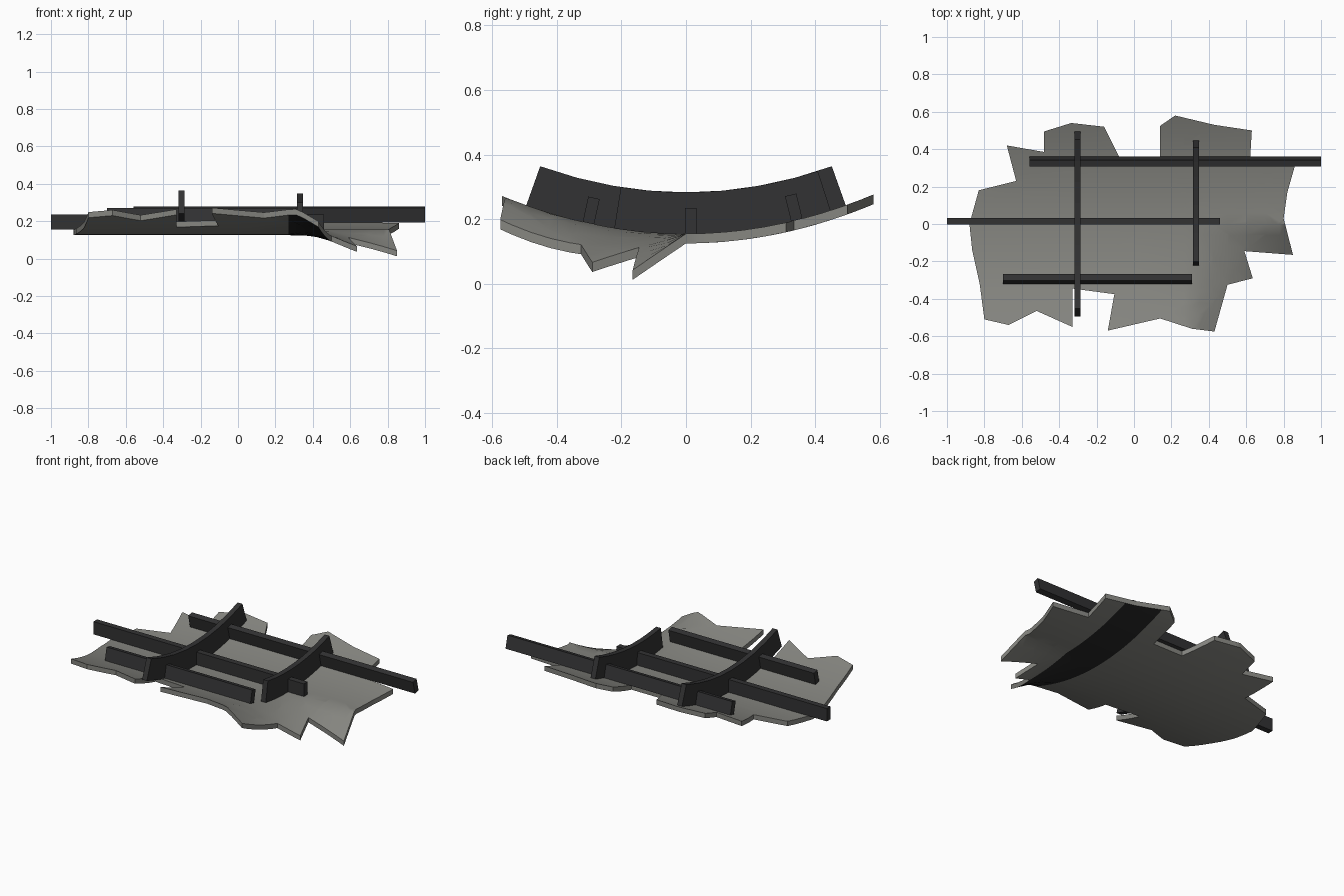
import bpy, bmesh, math
from mathutils import Vector

if "Cube" in bpy.data.objects:
    bpy.data.objects.remove(bpy.data.objects["Cube"])

K, BASE, THICK = 0.36, 0.155, 0.03


def material(name, rgb):
    m = bpy.data.materials.new(name)
    m.diffuse_color = (*rgb, 1)
    m.use_nodes = True
    m.node_tree.nodes["Principled BSDF"].inputs["Base Color"].default_value = m.diffuse_color
    return m


PLATE = material("weathered grey plate", (0.235, 0.235, 0.215))
FRAME = material("dark frame metal", (0.032, 0.032, 0.033))
SOOT = material("black soot", (0.02, 0.02, 0.02))


def hull(y):
    """Height of the curved inner surface."""
    return BASE + K * y * y


def normal(y):
    return Vector((0, -2 * K * y, 1)).normalized()


def dent(x, y):
    """Bent-down corner at the front right."""
    return 1.52 * max(x - 0.3, 0) ** 1.2 * max(-y, 0)


def finish(name, bm, mats, smooth=False):
    bmesh.ops.recalc_face_normals(bm, faces=bm.faces)
    me = bpy.data.meshes.new(name)
    bm.to_mesh(me)
    bm.free()
    ob = bpy.data.objects.new(name, me)
    bpy.context.collection.objects.link(ob)
    for m in mats:
        me.materials.append(m)
    if smooth:
        bpy.ops.object.select_all(action='DESELECT')
        ob.select_set(True)
        bpy.context.view_layer.objects.active = ob
        bpy.ops.object.shade_smooth_by_angle(angle=math.radians(30))
    return ob


# Torn hull plate: outline, sliced into a grid, thickened, then bent
OUTLINE = [(-.68, .42), (-.48, .385), (-.48, .495), (-.335, .54), (-.16, .52), (-.07, .34),
           (.14, .34), (.14, .525), (.22, .58), (.43, .53), (.63, .50), (.62, .335),
           (.86, .31), (.82, .17), (.80, .03), (.85, -.165), (.59, -.145), (.635, -.29),
           (.50, -.325), (.43, -.575), (.31, -.56), (.14, -.505), (-.14, -.57),
           (-.105, -.375), (-.33, -.345), (-.33, -.55), (-.52, -.465), (-.67, -.54),
           (-.80, -.51), (-.825, -.32), (-.865, -.14), (-.88, 0), (-.83, .18), (-.63, .23)]
bm = bmesh.new()
face = bm.faces.new([bm.verts.new((x, y, 0)) for x, y in OUTLINE])
bmesh.ops.triangulate(bm, faces=[face])
cuts = [((0, i * 0.06, 0), (0, 1, 0)) for i in range(-9, 10)]
cuts += [((x, 0, 0), (1, 0, 0)) for x in (-.6, -.3, 0, .27, .35, .42, .5, .6, .7, .78)]
for co, no in cuts:
    bmesh.ops.bisect_plane(bm, geom=bm.verts[:] + bm.edges[:] + bm.faces[:],
                           dist=1e-5, plane_co=co, plane_no=no)
ext = bmesh.ops.extrude_face_region(bm, geom=bm.faces[:], use_keep_orig=True)
for v in ext["geom"]:
    if isinstance(v, bmesh.types.BMVert):
        v.co.z -= THICK
# soot band across the underside
for f in bm.faces:
    c = f.calc_center_median()
    if c.z < -THICK * 0.9 and 0.27 < c.x < 0.5:
        f.material_index = 1
for v in bm.verts:
    v.co.z += hull(v.co.y) - dent(v.co.x, v.co.y)
finish("hull_plate", bm, [PLATE, SOOT], True)


# Curved ribs following the plate
def rib(name, x, y0, y1, width=0.033, depth=0.13, steps=8):
    bm = bmesh.new()
    rings = []
    for i in range(steps + 1):
        y = y0 + (y1 - y0) * i / steps
        low = Vector((x, y, hull(y) - 0.002))
        high = low + normal(y) * depth
        side = Vector((width / 2, 0, 0))
        rings.append([bm.verts.new(p) for p in (low - side, low + side, high + side, high - side)])
    for a, b in zip(rings, rings[1:]):
        for j in range(4):
            k = (j + 1) % 4
            bm.faces.new((a[j], a[k], b[k], b[j]))
    bm.faces.new(rings[0])
    bm.faces.new(rings[-1])
    finish(name, bm, [FRAME])


rib("long_rib", -0.302, -0.495, 0.495)
rib("short_rib", 0.332, -0.222, 0.448)


# Straight stringers, tilted to stand square on the plate
def stringer(name, y, x0, x1, width=0.036, depth=0.08):
    bm = bmesh.new()
    bmesh.ops.create_cube(bm, size=1)
    n = normal(y)
    t = Vector((0, n.z, -n.y))
    foot = Vector(((x0 + x1) / 2, y, hull(y)))
    for v in bm.verts:
        c = v.co.copy()
        v.co = foot + Vector((c.x * (x1 - x0), 0, 0)) + t * c.y * width + n * (c.z + 0.5) * depth
    finish(name, bm, [FRAME])


stringer("back_stringer", 0.343, -0.56, 1.0)
stringer("middle_stringer", 0.015, -1.0, 0.46)
stringer("front_stringer", -0.302, -0.70, 0.31)
